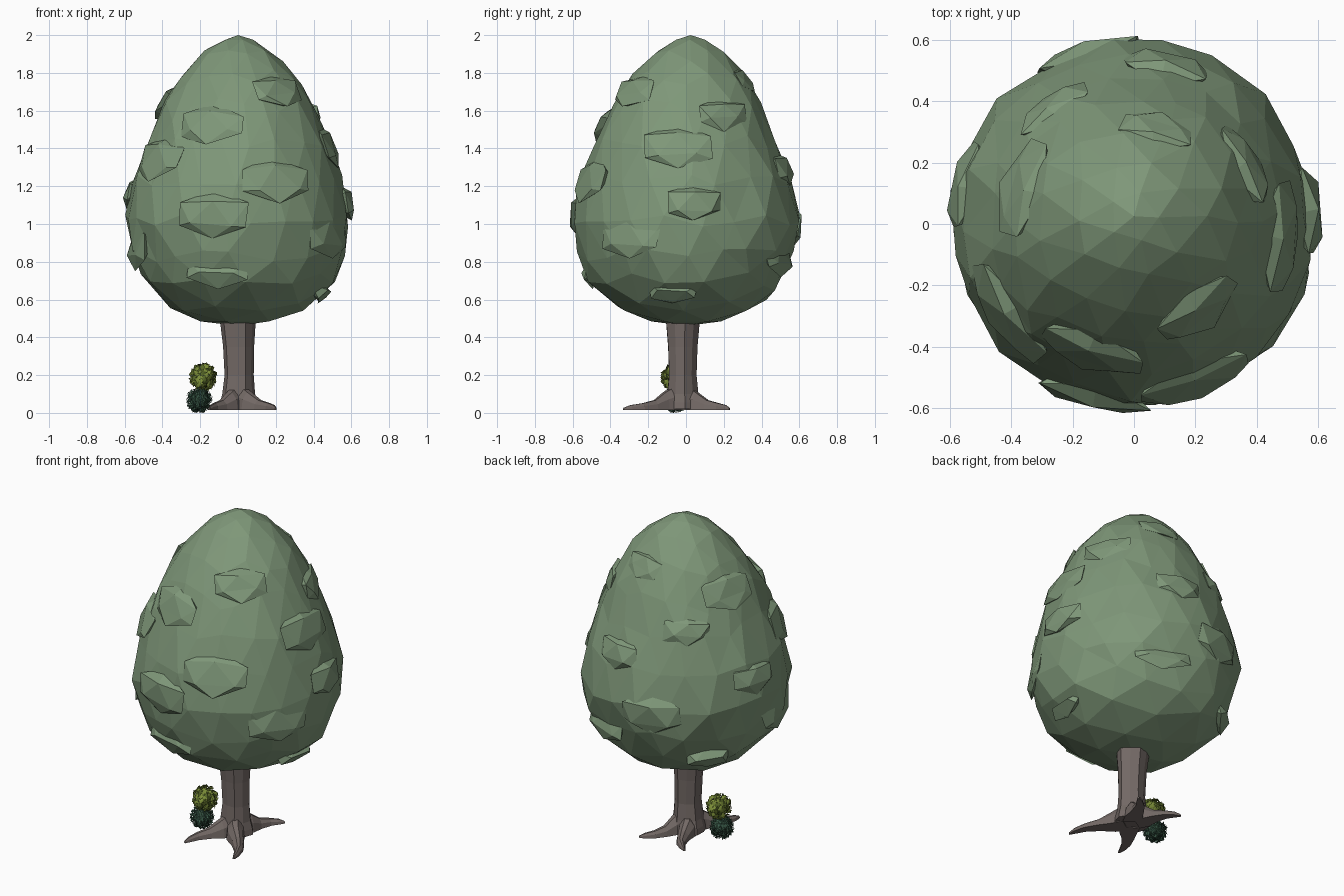
import bpy, bmesh, math, random
from mathutils import Vector, Matrix

if "Cube" in bpy.data.objects:
    bpy.data.objects.remove(bpy.data.objects["Cube"])

random.seed(7)


def material(name, rgb):
    m = bpy.data.materials.new(name)
    m.diffuse_color = (*rgb, 1)
    m.use_nodes = True
    m.node_tree.nodes["Principled BSDF"].inputs["Base Color"].default_value = m.diffuse_color
    return m


SAGE = material("sage_leaf", (0.21, 0.31, 0.19))
BARK = material("bark", (0.17, 0.14, 0.13))
LIME = material("lime_leaf", (0.20, 0.27, 0.04))
OLIVE = material("olive_leaf", (0.09, 0.13, 0.02))
TEAL = material("dark_leaf", (0.05, 0.12, 0.075))
DEEP = material("deep_leaf", (0.03, 0.075, 0.05))


def finish(bm, name, *mats):
    me = bpy.data.meshes.new(name)
    bm.normal_update()
    bm.to_mesh(me)
    bm.free()
    for m in mats:
        me.materials.append(m)
    ob = bpy.data.objects.new(name, me)
    bpy.context.collection.objects.link(ob)
    return ob


def loft(bm, rings):
    """Skin a list of equal-length point rings and cap both ends."""
    loops = [[bm.verts.new(p) for p in r] for r in rings]
    n = len(loops[0])
    for a, b in zip(loops, loops[1:]):
        for i in range(n):
            j = (i + 1) % n
            bm.faces.new((a[i], a[j], b[j], b[i]))
    bm.faces.new(loops[0][::-1])
    bm.faces.new(loops[-1])
    bmesh.ops.recalc_face_normals(bm, faces=bm.faces[:])


# Egg-shaped canopy: (height, radius) outline
OUTLINE = [(0.46, 0.0), (0.475, 0.17), (0.53, 0.33), (0.6, 0.44), (0.7, 0.52),
           (0.85, 0.575), (1.0, 0.6), (1.15, 0.59), (1.32, 0.535), (1.5, 0.465),
           (1.67, 0.385), (1.82, 0.285), (1.92, 0.175), (1.97, 0.1), (2.0, 0.0)]


def radius(z):
    for (z0, r0), (z1, r1) in zip(OUTLINE, OUTLINE[1:]):
        if z <= z1:
            return r0 + (r1 - r0) * max(0, z - z0) / (z1 - z0)
    return 0


bm = bmesh.new()
bmesh.ops.create_icosphere(bm, subdivisions=3, radius=1)
for v in bm.verts:
    d = v.co.normalized()
    a = math.atan2(d.y, d.x) + random.uniform(-0.06, 0.06)
    z = 0.46 + 0.77 * (d.z + 1)
    if 0.55 < z < 1.9:
        z += random.uniform(-0.03, 0.03)
    r = radius(z) * random.uniform(0.965, 1.02)
    v.co = (r * math.cos(a), r * math.sin(a) + 0.05 * max(0, z - 1.5), z)
finish(bm, "canopy", SAGE)

# Leaf ledges: flattened faceted clumps whose lower edge stands proud
bm = bmesh.new()
for k in range(20):
    a = k * 2.4 + random.uniform(-0.3, 0.3)
    z = 0.64 + 1.12 * k / 19
    r = radius(z)
    slope = math.atan2(radius(z - 0.08) - radius(z + 0.08), 0.16)
    size = random.uniform(0.75, 1.1) * (0.65 + 0.5 * r)
    m = (Matrix.Translation((0.955 * r * math.cos(a), 0.955 * r * math.sin(a), z))
         @ Matrix.Rotation(a, 4, 'Z') @ Matrix.Rotation(-slope - 0.10, 4, 'Y').inverted()
         @ Matrix.Rotation(0.35, 4, 'Y').inverted()
         @ Matrix.Diagonal((0.05, 0.22 * size, 0.14 * size, 1)))
    if slope > -0.1:
        m = (Matrix.Translation((0.955 * r * math.cos(a), 0.955 * r * math.sin(a), z))
             @ Matrix.Rotation(a, 4, 'Z') @ Matrix.Rotation(-slope - 0.15, 4, 'Y')
             @ Matrix.Diagonal((0.05, 0.22 * size, 0.14 * size, 1)))
    vs = bmesh.ops.create_icosphere(bm, subdivisions=1, radius=1, matrix=m)["verts"]
    for v in vs:
        v.co += Vector([random.uniform(-0.012, 0.012) for _ in range(3)])
        # keep every clump close to the canopy surface
        lim = radius(v.co.z) + 0.02
        h = v.co.xy.length
        if h > lim:
            v.co.x *= lim / h
            v.co.y *= lim / h
finish(bm, "canopy_ledges", SAGE)

# Trunk: tapered ten-sided column, flared at foot and top
bm = bmesh.new()
rings = []
for z, r, x in [(0.02, 0.105, 0), (0.055, 0.1, 0), (0.1, 0.088, 0), (0.2, 0.078, 0.003),
                (0.35, 0.083, 0), (0.47, 0.094, -0.004), (0.6, 0.11, -0.004)]:
    rings.append([(x + r * math.cos(i * math.tau / 10 + 0.15) * (1 + 0.04 * (-1) ** i),
                   -0.02 + 0.95 * r * math.sin(i * math.tau / 10 + 0.15) * (1 + 0.04 * (-1) ** i), z)
                  for i in range(10)])
loft(bm, rings)
finish(bm, "trunk", BARK)

# Four bent roots with a flat underside
SECTION = [(-1, 0), (-0.85, 0.6), (-0.3, 1), (0.3, 1), (0.85, 0.6), (1, 0)]


def root(name, tip, bend):
    bm = bmesh.new()
    start, tip = Vector((0, -0.02)), Vector(tip)
    run = tip - start
    side = Vector((-run.y, run.x)).normalized()
    rings = []
    for t, w, h, b in [(0.1, 0.055, 0.13, 0), (0.3, 0.05, 0.095, 0), (0.5, 0.036, 0.052, 0.7),
                       (0.72, 0.025, 0.036, 1), (0.9, 0.016, 0.026, 0.5), (1, 0.006, 0.012, 0)]:
        c = start + run * t + side * bend * b
        rings.append([(c.x + side.x * w * u, c.y + side.y * w * u, 0.015 + h * v)
                      for u, v in SECTION])
    loft(bm, rings)
    finish(bm, name, BARK)


root("root_front_right", (0.2, -0.33), 0.025)
root("root_front_left", (-0.15, -0.31), -0.02)
root("root_back_right", (0.16, 0.23), 0.02)
root("root_back_left", (-0.15, 0.23), -0.025)


# Leafy bushes: a round core covered with folded leaves
def bush(name, centre, r, count, length, width, lift, mats):
    bm = bmesh.new()
    centre = Vector(centre)
    bmesh.ops.create_icosphere(bm, subdivisions=2, radius=r * 0.78,
                               matrix=Matrix.Translation(centre))
    for f in bm.faces:
        f.material_index = 1
    for i in range(count):
        z = 1 - 2 * (i + 0.5) / count
        a = i * 2.39996
        n = Vector((math.cos(a) * math.sqrt(1 - z * z), math.sin(a) * math.sqrt(1 - z * z), z))
        t = n.cross(Vector((random.gauss(0, 1), random.gauss(0, 1), 0.3))).normalized()
        s = n.cross(t)
        base = centre + n * r * 0.78 - t * length * 0.4
        mid = base + t * length * 0.55 + n * r * lift * 0.7
        tip = base + t * length + n * r * lift
        p = [bm.verts.new(q) for q in (base, mid + s * width - n * r * 0.05, tip,
                                       mid - s * width - n * r * 0.05, mid)]
        for j in range(4):
            f = bm.faces.new((p[j], p[4], p[(j + 1) % 4]))
            f.material_index = i % 3 == 0
    for v in bm.verts:
        v.co.z = max(v.co.z, 0.0)
    finish(bm, name, *mats)


bush("lower_bush", (-0.205, -0.06, 0.067), 0.068, 150, 0.042, 0.009, 0.24, (TEAL, DEEP))
bush("upper_bush", (-0.185, -0.06, 0.19), 0.075, 110, 0.042, 0.016, 0.22, (LIME, OLIVE))
